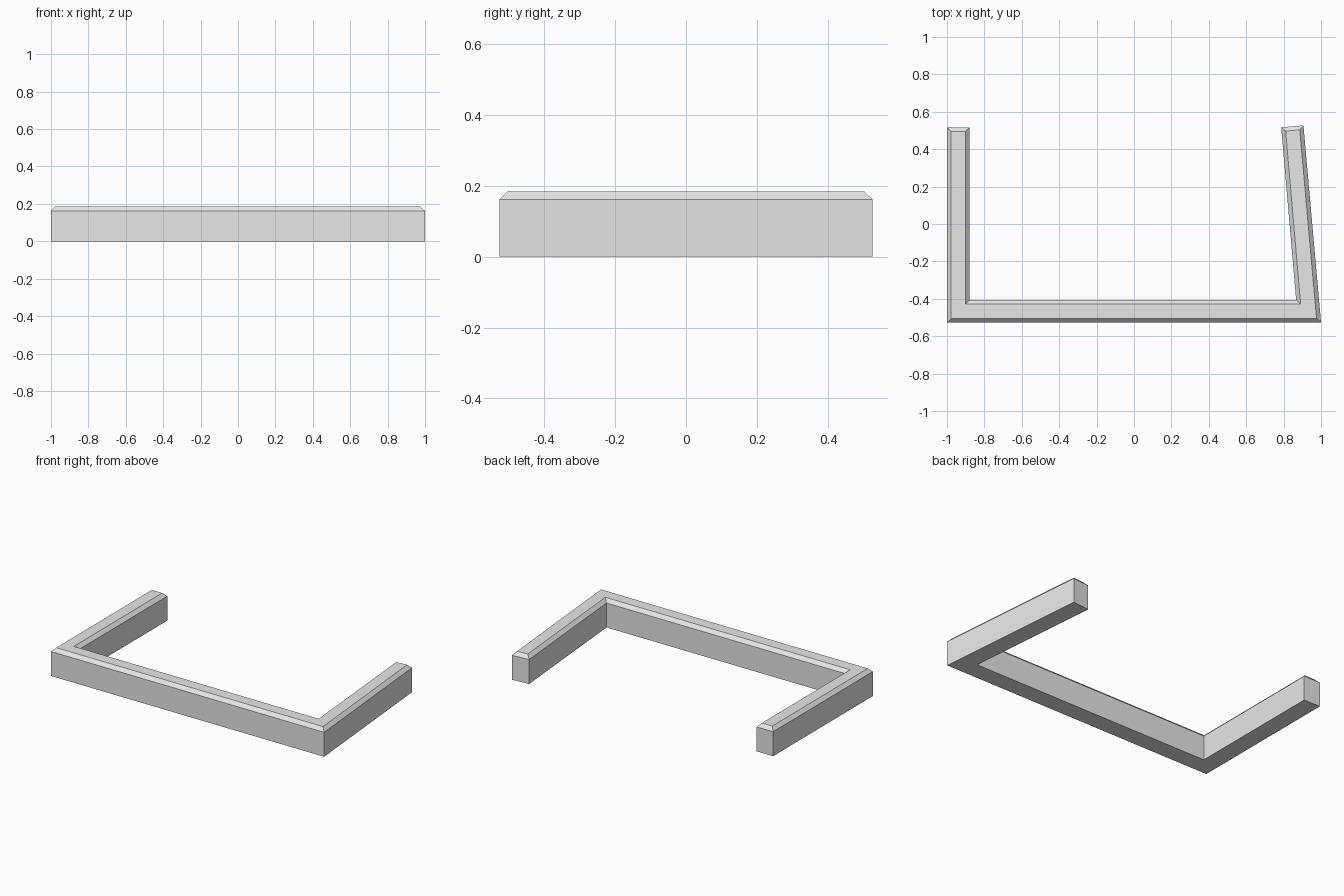
import bpy
import bmesh
from mathutils import Vector

cube = bpy.data.objects.get("Cube")
if cube:
    bpy.data.objects.remove(cube, do_unlink=True)

WALL_TOP = 0.162
TOP = 0.185
CHAMFER = 0.022

# Plan of the kerb: long front run, straight right arm, splayed left arm
OUTLINE = [(-1, -0.527), (1, -0.527), (0.906, 0.527), (0.787, 0.517),
           (0.867, -0.407), (-0.88, -0.407), (-0.88, 0.517), (-1, 0.517)]


def inset(points, distance):
    """Move every edge of a counter-clockwise outline inwards."""
    result = []
    for i, point in enumerate(points):
        here = Vector(point)
        before = (here - Vector(points[i - 1])).normalized()
        after = (Vector(points[(i + 1) % len(points)]) - here).normalized()
        n1 = Vector((-before.y, before.x))
        n2 = Vector((-after.y, after.x))
        result.append(here + (n1 + n2) * distance / (1 + n1.dot(n2)))
    return result


def stack_rings(name, rings, material):
    """Skin a closed solid through outlines at rising heights."""
    bm = bmesh.new()
    loops = [[bm.verts.new((x, y, z)) for x, y in ring] for ring, z in rings]
    for low, high in zip(loops, loops[1:]):
        for i in range(len(low)):
            j = (i + 1) % len(low)
            bm.faces.new((low[i], low[j], high[j], high[i]))
    bm.faces.new(reversed(loops[0]))
    bm.faces.new(loops[-1])
    mesh = bpy.data.meshes.new(name)
    bm.to_mesh(mesh)
    bm.free()
    mesh.materials.append(material)
    obj = bpy.data.objects.new(name, mesh)
    bpy.context.collection.objects.link(obj)
    return obj


# Plain light grey
grey = bpy.data.materials.new("light_grey")
grey.use_nodes = True
colour = (0.8, 0.8, 0.8, 1)
grey.diffuse_color = colour
grey.node_tree.nodes["Principled BSDF"].inputs["Base Color"].default_value = colour

# Upright walls with a chamfered top edge
stack_rings("kerb_border",
            [(OUTLINE, 0), (OUTLINE, WALL_TOP), (inset(OUTLINE, CHAMFER), TOP)],
            grey)
